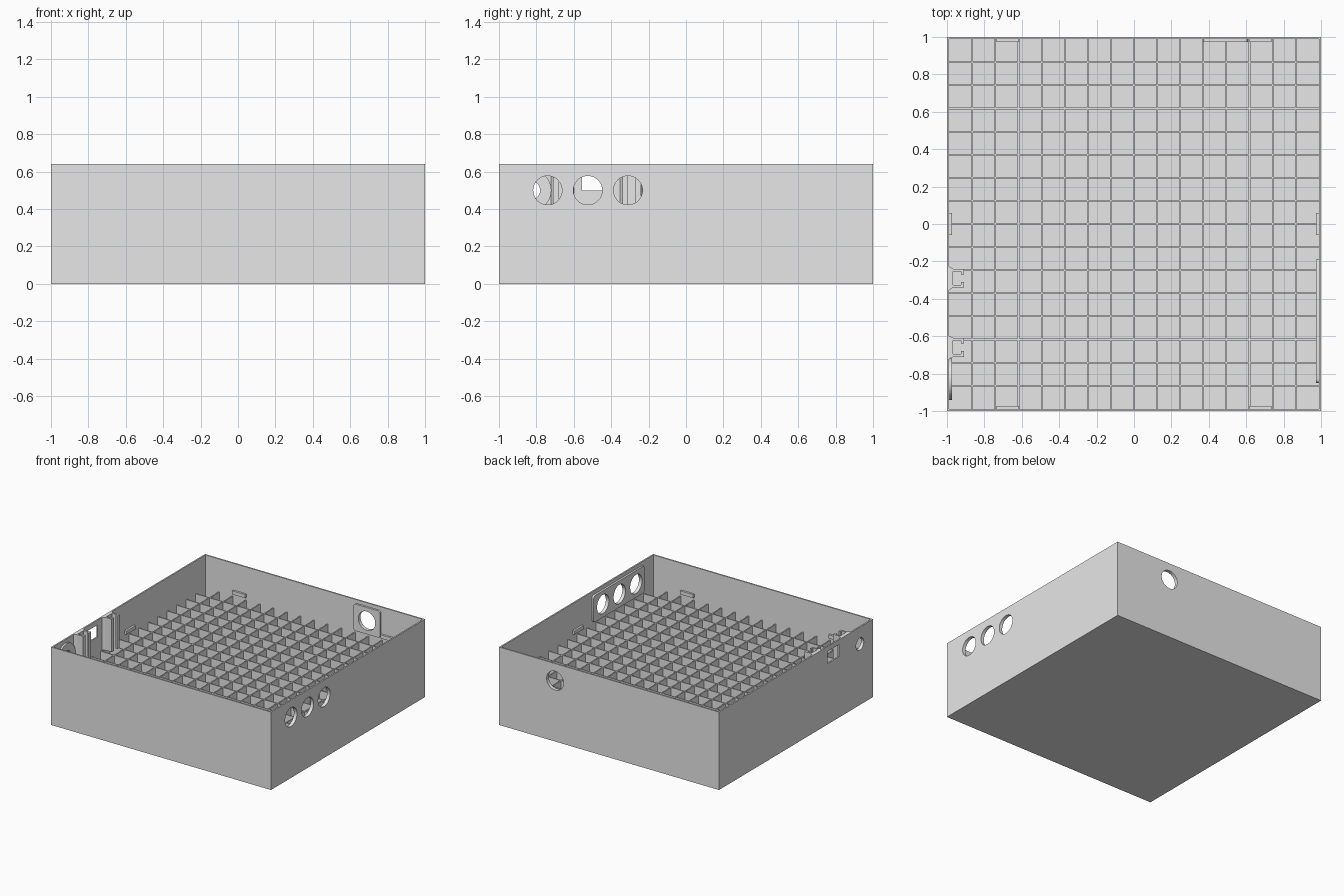
import bpy, bmesh, math
from mathutils import Matrix, Vector

cube = bpy.data.objects.get("Cube")
if cube:
    bpy.data.objects.remove(cube, do_unlink=True)

grey = bpy.data.materials.new("plain grey")
grey.use_nodes = True
grey.diffuse_color = (0.8, 0.8, 0.8, 1)
grey.node_tree.nodes["Principled BSDF"].inputs["Base Color"].default_value = (0.8, 0.8, 0.8, 1)

HEIGHT, WALL, FLOOR = 0.64, 0.012, 0.012
INNER = 1 - WALL
GRID_TOP, CELLS, RIB = 0.37, 16, 0.009
PORT_Z, PORT_R = 0.5, 0.077


def finish(name, bm):
    bmesh.ops.recalc_face_normals(bm, faces=bm.faces)
    mesh = bpy.data.meshes.new(name)
    bm.to_mesh(mesh)
    bm.free()
    mesh.materials.append(grey)
    obj = bpy.data.objects.new(name, mesh)
    bpy.context.collection.objects.link(obj)
    return obj


def add_box(bm, low, high):
    low, high = Vector(low), Vector(high)
    place = Matrix.Translation((low + high) / 2) @ Matrix.Diagonal((*(high - low), 1))
    bmesh.ops.create_cube(bm, size=1, matrix=place)


def box(name, low, high):
    bm = bmesh.new()
    add_box(bm, low, high)
    return finish(name, bm)


def cylinder(name, centre, radius, depth, axis):
    turn = Matrix.Rotation(math.pi / 2, 4, "Y" if axis == "X" else "X")
    bm = bmesh.new()
    bmesh.ops.create_cone(bm, cap_ends=True, segments=48, radius1=radius, radius2=radius,
                          depth=depth, matrix=Matrix.Translation(centre) @ turn)
    return finish(name, bm)


def prism(name, outline, z0, z1):
    bm = bmesh.new()
    base = bm.faces.new([bm.verts.new((x, y, z0)) for x, y in outline])
    top = bmesh.ops.extrude_face_region(bm, geom=[base])["geom"]
    bmesh.ops.translate(bm, vec=(0, 0, z1 - z0),
                        verts=[v for v in top if isinstance(v, bmesh.types.BMVert)])
    return finish(name, bm)


def bake(obj):
    graph = bpy.context.evaluated_depsgraph_get()
    mesh = bpy.data.meshes.new_from_object(obj.evaluated_get(graph))
    obj.modifiers.clear()
    obj.data = mesh


def cut(obj, cutters):
    for cutter in cutters:
        mod = obj.modifiers.new("cut", "BOOLEAN")
        mod.operation, mod.solver, mod.object = "DIFFERENCE", "EXACT", cutter
    bake(obj)


def round_corners(obj, axis, width):
    # bevel only the edges that run through the plate's thickness
    bm = bmesh.new()
    bm.from_mesh(obj.data)
    edges = [e for e in bm.edges
             if abs((e.verts[0].co - e.verts[1].co).normalized()[axis]) > 0.9]
    bmesh.ops.bevel(bm, geom=edges, offset=width, segments=4, profile=0.5, affect="EDGES")
    bm.to_mesh(obj.data)
    bm.free()


# Case and reinforcing plates
case = box("case", (-1, -1, 0), (1, 1, HEIGHT))
cavity = box("cavity_cutter", (-INNER, -INNER, FLOOR), (INNER, INNER, HEIGHT + 0.2))
side_plate = box("side_port_plate", (0.972, -0.85, 0.39), (INNER + 0.002, -0.19, 0.61))
round_corners(side_plate, 0, 0.02)
back_plate = box("back_port_plate", (0.37, 0.972, 0.39), (0.61, INNER + 0.002, 0.61))
round_corners(back_plate, 1, 0.02)
socket_plate = cylinder("socket_plate", (-0.982, -0.83, PORT_Z), 0.11, 0.016, "X")

# Openings
side_holes = [cylinder("side_hole_cutter", (1, y, PORT_Z), PORT_R, 0.2, "X")
              for y in (-0.74, -0.525, -0.31)]
back_hole = cylinder("back_hole_cutter", (0.49, 1, PORT_Z), PORT_R, 0.2, "Y")
socket_hole = cylinder("socket_hole_cutter", (-1, -0.83, PORT_Z), 0.05, 0.2, "X")
window = box("window_cutter", (-1.1, -0.555, 0.5), (-0.9, -0.41, 0.6))

cut(case, [cavity, *side_holes, back_hole, socket_hole, window])
cut(side_plate, side_holes)
cut(back_plate, [back_hole])
cut(socket_plate, [socket_hole])
for helper in [cavity, *side_holes, back_hole, socket_hole, window]:
    bpy.data.objects.remove(helper, do_unlink=True)

# Cell divider grid
bm = bmesh.new()
pitch = 2 * INNER / CELLS
for i in range(1, CELLS):
    p = -INNER + i * pitch
    add_box(bm, (p - RIB / 2, -INNER, FLOOR), (p + RIB / 2, INNER, GRID_TOP))
    add_box(bm, (-INNER, p - RIB / 2, FLOOR), (INNER, p + RIB / 2, GRID_TOP))
finish("divider_grid", bm)

# Retaining clips: wedges along the inner walls
bm = bmesh.new()
for s in (-1, 1):
    for x in (-0.675, 0.675):
        ys = sorted((s * INNER, s * 0.972))
        add_box(bm, (x - 0.06, ys[0], 0.39), (x + 0.06, ys[1], 0.42))
    xs = sorted((s * INNER, s * 0.972))
    add_box(bm, (xs[0], -0.06, 0.39), (xs[1], 0.06, 0.42))
finish("retaining_clips", bm)

# Slotted vertical rails with flared roots
half = [(-0.91, 0.02), (-0.91, 0.05), (-0.965, 0.05), (-INNER, 0.062)]
inner_half = [(-0.968, 0.036), (-0.925, 0.036), (-0.925, 0.02)]
for name, y in (("front_rail", -0.66), ("rear_rail", -0.29)):
    upper = inner_half + half
    lower = [(px, -py) for px, py in reversed(upper)]
    prism(name, [(px, y + py) for px, py in upper + lower], GRID_TOP, HEIGHT)

# Smooth the round openings, keep corners crisp
for obj in (case, side_plate, back_plate, socket_plate):
    bpy.ops.object.select_all(action="DESELECT")
    obj.select_set(True)
    bpy.context.view_layer.objects.active = obj
    bpy.ops.object.shade_smooth_by_angle(angle=math.radians(30))
